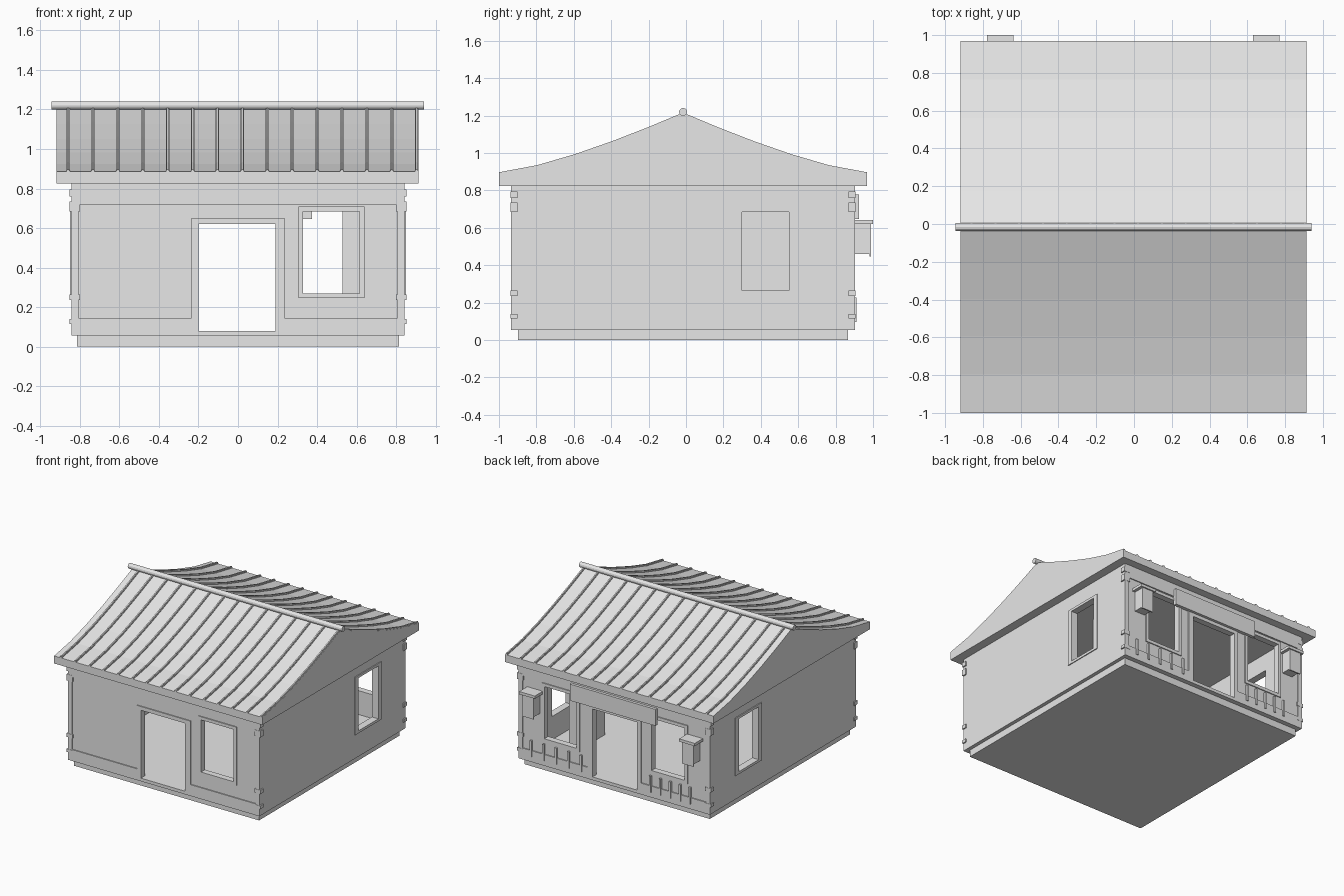
import bpy, bmesh, math

if "Cube" in bpy.data.objects:
    bpy.data.objects.remove(bpy.data.objects["Cube"])

mat = bpy.data.materials.new("plain_grey")
mat.diffuse_color = (0.8, 0.8, 0.8, 1)
mat.use_nodes = True
mat.node_tree.nodes["Principled BSDF"].inputs["Base Color"].default_value = mat.diffuse_color


def finish(name, bm):
    bmesh.ops.recalc_face_normals(bm, faces=bm.faces)
    me = bpy.data.meshes.new(name)
    bm.to_mesh(me)
    bm.free()
    me.materials.append(mat)
    ob = bpy.data.objects.new(name, me)
    bpy.context.collection.objects.link(ob)
    return ob


def boxes(name, items):
    """One object made of boxes given as x0, x1, y0, y1, z0, z1."""
    bm = bmesh.new()
    for x0, x1, y0, y1, z0, z1 in items:
        vs = bmesh.ops.create_cube(bm, size=1)["verts"]
        for v in vs:
            v.co.x = x0 if v.co.x < 0 else x1
            v.co.y = y0 if v.co.y < 0 else y1
            v.co.z = z0 if v.co.z < 0 else z1
    return finish(name, bm)


def prism(name, outlines):
    """Extrude (x0, x1, [(y, z)...]) outlines along x."""
    bm = bmesh.new()
    for x0, x1, pts in outlines:
        f = bm.faces.new([bm.verts.new((x0, y, z)) for y, z in pts])
        ext = bmesh.ops.extrude_face_region(bm, geom=[f])["geom"]
        bmesh.ops.translate(bm, vec=(x1 - x0, 0, 0),
                            verts=[v for v in ext if isinstance(v, bmesh.types.BMVert)])
    return finish(name, bm)


X, YF, YB = 0.843, -0.936, 0.904      # outer wall limits
ZB, ZT = 0.055, 0.825                 # wall bottom and top
T, G = 0.05, 0.008                    # wall thickness, trim relief
DOOR = (-0.2, 0.19, 0.08, 0.62)
FRONT_WIN = (0.33, 0.615, 0.27, 0.685)
BACK_WINS = [(0.33, 0.615, 0.27, 0.685), (-0.62, -0.33, 0.27, 0.685)]
SIDE_WIN = (0.30, 0.55, 0.265, 0.685)

# Plinth
boxes("plinth", [(-0.816, 0.814, -0.898, 0.866, 0, 0.068)])

# Hollow walls with door and window openings
walls = boxes("walls", [(-X, X, YF + G, YB - G, ZB, ZT)])
cuts = [(-X + T, X - T, YF + T, YB - T, 0.08, 0.9),
        (DOOR[0], DOOR[1], -1.2, 1.2, DOOR[2], DOOR[3]),
        (FRONT_WIN[0], FRONT_WIN[1], -1.2, 0, FRONT_WIN[2], FRONT_WIN[3]),
        (-1.2, 1.2) + SIDE_WIN]
cuts += [(a, b, 0.7, 1.2, c, d) for a, b, c, d in BACK_WINS]
bpy.context.view_layer.objects.active = walls
for c in cuts:
    cutter = boxes("cutter", [c])
    cutter.hide_render = True
    mod = walls.modifiers.new("cut", "BOOLEAN")
    mod.operation, mod.solver, mod.object = "DIFFERENCE", "EXACT", cutter
    bpy.ops.object.modifier_apply(modifier=mod.name)
    bpy.data.objects.remove(cutter)


# Framing boards on the front and back walls
def framing(name, y0, y1, windows):
    items = [(s * X if s < 0 else X - 0.035, -X + 0.035 if s < 0 else X, y0, y1, ZB, ZT)
             for s in (-1, 1)]
    items += [(-X + 0.035, X - 0.035, y0, y1, 0.72, ZT),           # top rail
              (-X + 0.035, -0.235, y0, y1, ZB, 0.145),             # bottom rails
              (0.235, X - 0.035, y0, y1, ZB, 0.145),
              (-0.235, DOOR[0], y0, y1, ZB, 0.65),                 # door casing
              (DOOR[1], 0.235, y0, y1, ZB, 0.65),
              (DOOR[0], DOOR[1], y0, y1, DOOR[3], 0.65),
              (DOOR[0], DOOR[1], y0, y1, ZB, DOOR[2])]
    w = 0.025
    for a, b, c, d in windows:                                     # window casing
        items += [(a - w, a, y0, y1, c - w, d + w), (b, b + w, y0, y1, c - w, d + w),
                  (a, b, y0, y1, c - w, c), (a, b, y0, y1, d, d + w)]
    boxes(name, items)


framing("front_framing", YF, YF + G, [FRONT_WIN])
framing("back_framing", YB - G, YB, BACK_WINS)

# Side window frames
side = []
for s in (-1, 1):
    a, b = sorted((s * X, s * (X + 0.007)))
    y0, y1, z0, z1 = SIDE_WIN
    side += [(a, b, y0 - 0.04, y0, z0, z1), (a, b, y1, y1 + 0.04, z0, z1),
             (a, b, y0 - 0.04, y1 + 0.04, z1, z1 + 0.02),
             (a, b, y0 - 0.04, y1 + 0.04, z0 - 0.02, z0)]
boxes("side_window_frames", side)

# Inner screen behind the right window
boxes("inner_screen", [(0.53, 0.615, 0.26, 0.59, 0.08, 0.72)])

# Beam ends at the corners
ends = []
for s in (-1, 1):
    a, b = sorted((s * 0.80, s * 0.853))
    for y0, y1 in ((YF - 0.002, YF + 0.036), (YB - 0.036, YB + 0.002)):
        for z0, z1 in ((0.115, 0.14), (0.235, 0.265), (0.685, 0.735), (0.76, 0.795)):
            ends.append((a, b, y0, y1, z0, z1))
boxes("corner_beam_ends", ends)

# Sign board over the back door
boxes("back_lintel_board", [(-0.38, 0.375, YB - 0.005, 0.926, 0.647, 0.778)])

# Short railing bars under the back windows
bars = [0.73 - 0.11 * i for i in range(5)] + [-0.32 - 0.087 * i for i in range(5)]
boxes("railing_bars", [(x - 0.008, x + 0.008, YB - 0.008, YB + 0.008, 0.096, 0.227) for x in bars])

# Wall lanterns
for name, c in (("left_lantern", -0.708), ("right_lantern", 0.7)):
    boxes(name, [(c - 0.069, c + 0.069, YB - 0.005, 1.0, 0.62, 0.642),
                 (c - 0.045, c + 0.045, YB - 0.005, 0.98, 0.46, 0.62),
                 (c - 0.05, c + 0.05, 0.98, 0.99, 0.447, 0.62)])

# Curved gable roof
YC = -0.016
half = [(0.984, 0.885), (0.78, 0.923), (0.578, 0.982), (0.38, 1.051), (0.187, 1.126), (0, 1.204)]
slope = [(YC - d, z) for d, z in half]
back = [(YC + d, z) for d, z in reversed(half)]
prism("roof", [(-0.919, 0.914, slope + back[1:] + [(back[-1][0], ZT), (slope[0][0], ZT)])])

# Roof ribs following the curve on both slopes
ribs = []
for i in range(15):
    x = -0.86 + 0.126 * i
    for line in (slope, back):
        for lo, hi, w in ((-0.003, 0.007, 0.009), (0.006, 0.012, 0.005)):
            ribs.append((x - w, x + w, [(y, z + hi) for y, z in line]
                         + [(y, z + lo) for y, z in reversed(line)]))
prism("roof_ribs", ribs)

# Ridge pole
ring = [(YC + 0.021 * math.cos(k * math.pi / 6), 1.22 + 0.021 * math.sin(k * math.pi / 6))
        for k in range(12)]
ridge = prism("ridge_pole", [(-0.945, 0.94, ring)])
